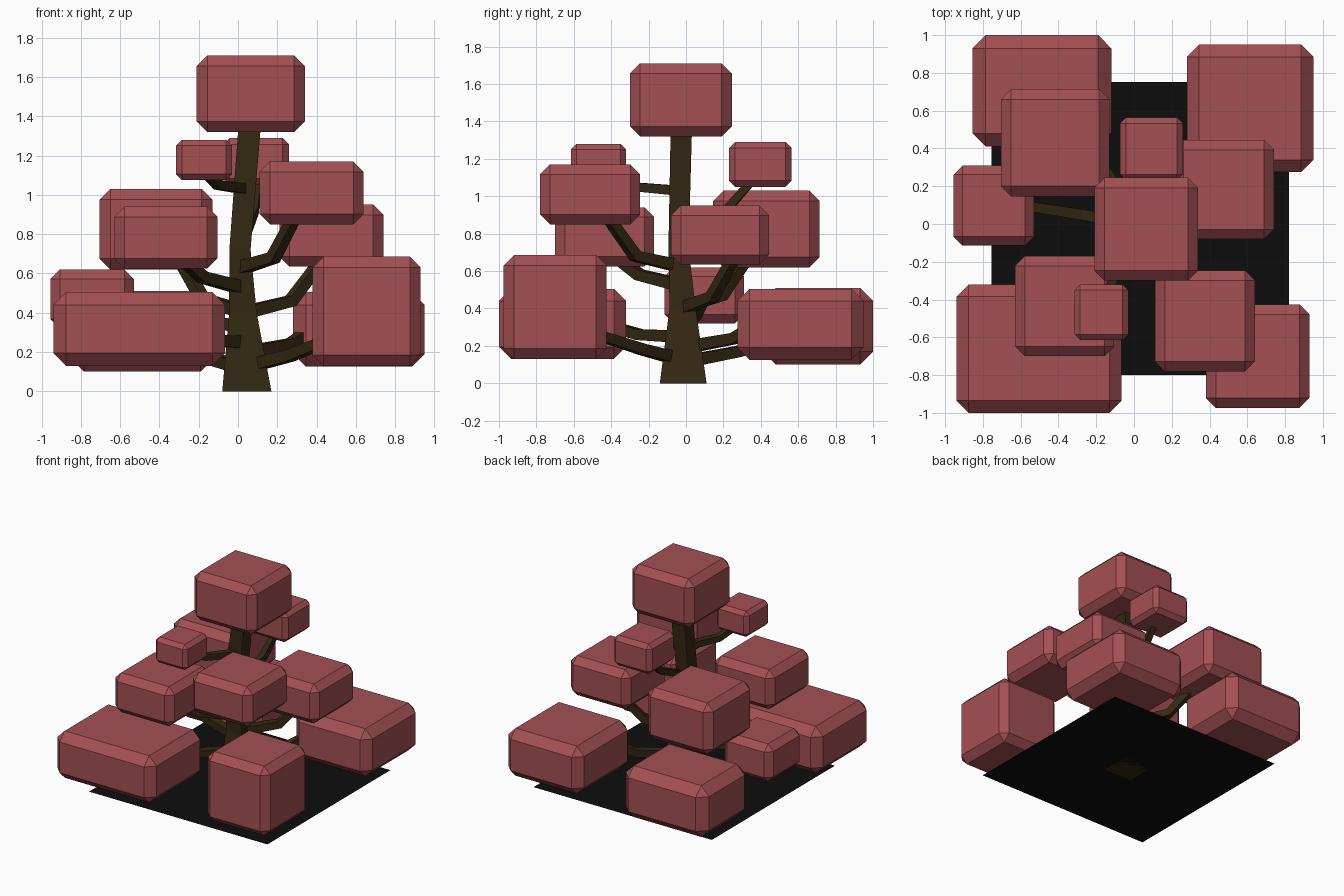
import bpy, bmesh
from mathutils import Vector

if "Cube" in bpy.data.objects:
    bpy.data.objects.remove(bpy.data.objects["Cube"])


def material(name, rgb):
    m = bpy.data.materials.new(name)
    m.diffuse_color = (*rgb, 1)
    m.use_nodes = True
    m.node_tree.nodes["Principled BSDF"].inputs["Base Color"].default_value = m.diffuse_color
    return m


leaf = material("dusty red leaves", (0.37, 0.080, 0.087))
bark = material("dark brown bark", (0.034, 0.021, 0.006))
soil = material("black soil", (0.004, 0.004, 0.004))
rim = material("pale grey rim", (0.60, 0.65, 0.60))


def finish(bm, name, *mats):
    me = bpy.data.meshes.new(name)
    bm.to_mesh(me)
    bm.free()
    ob = bpy.data.objects.new(name, me)
    for m in mats:
        me.materials.append(m)
    bpy.context.collection.objects.link(ob)
    return ob


def foliage(name, x0, x1, y0, y1, z0, z1, w):
    """Box with chamfered edges, given by its extents."""
    bm = bmesh.new()
    bmesh.ops.create_cube(bm, size=1)
    for v in bm.verts:
        v.co = Vector((x1 if v.co.x > 0 else x0,
                       y1 if v.co.y > 0 else y0,
                       z1 if v.co.z > 0 else z0))
    bmesh.ops.bevel(bm, geom=bm.edges[:], offset=w, offset_type='OFFSET',
                    segments=1, affect='EDGES')
    finish(bm, name, leaf)


def square_tube(name, points, radii, level=False):
    """Four-sided tapered limb; level=True keeps the rings horizontal."""
    bm = bmesh.new()
    pts = [Vector(p) for p in points]
    rings = []
    for i, (p, r) in enumerate(zip(pts, radii)):
        d = (pts[min(i + 1, len(pts) - 1)] - pts[max(i - 1, 0)]).normalized()
        if level:
            a, b = Vector((1, 0, 0)), Vector((0, 1, 0))
        else:
            a = d.cross(Vector((0, 0, 1))).normalized()
            b = a.cross(d)
        rings.append([bm.verts.new(p + a * r * s + b * r * t)
                      for s, t in ((-1, -1), (1, -1), (1, 1), (-1, 1))])
    for lo, hi in zip(rings, rings[1:]):
        for k in range(4):
            n = (k + 1) % 4
            bm.faces.new((lo[k], lo[n], hi[n], hi[k]))
    bm.faces.new(rings[0][::-1])
    bm.faces.new(rings[-1])
    bmesh.ops.recalc_face_normals(bm, faces=bm.faces[:])
    finish(bm, name, bark)


# Flat ground patch with a thin pale rim
bm = bmesh.new()
bmesh.ops.create_grid(bm, x_segments=1, y_segments=1, size=0.5)
for v in bm.verts:
    v.co = Vector((0.82 if v.co.x > 0 else -0.755, 0.752 if v.co.y > 0 else -0.80, 0))
ring = bmesh.ops.inset_region(bm, faces=bm.faces[:], thickness=0.018)["faces"]
for f in ring:
    f.material_index = 1
finish(bm, "ground_patch", soil, rim)

# Trunk
square_tube("trunk", [(0.045, -0.015, 0), (0.025, -0.018, 0.40), (0.01, -0.04, 0.72),
                      (0.06, -0.025, 1.36)], [0.125, 0.07, 0.054, 0.057], level=True)

# Branches, each with one elbow
branches = {
    "front_right_low": [(.06, -.04, .13), (.26, -.23, .18), (.46, -.48, .26)],
    "back_right_low": [(.06, .04, .20), (.27, .26, .24), (.40, .40, .33)],
    "front_left_low": [(.02, -.05, .25), (-.15, -.25, .26), (-.32, -.45, .32)],
    "back_left_low": [(.02, .02, .12), (-.15, .28, .17), (-.30, .52, .25)],
    "left_low": [(.02, .0, .33), (-.28, .05, .37), (-.60, .10, .46)],
    "right_middle": [(.03, -.02, .40), (.27, .14, .46), (.42, .25, .66)],
    "back_left_middle": [(.01, -.02, .41), (-.18, .19, .47), (-.29, .32, .66)],
    "front_left_middle": [(.01, -.05, .53), (-.18, -.25, .58), (-.28, -.37, .67)],
    "front_right_high": [(.02, -.05, .63), (.18, -.27, .68), (.29, -.42, .89)],
    "front_left_high": [(.04, -.04, 1.03), (-.10, -.27, 1.05), (-.17, -.43, 1.12)],
    "back_high": [(.04, -.02, .82), (.08, .21, .92), (.10, .36, 1.09)],
}
for name, pts in branches.items():
    r = 0.032 if pts[0][2] < 0.7 else 0.026
    square_tube(name + "_branch", pts, [r, r * 0.9, r * 0.8])

# Leaf blocks: x range, y range, z range, chamfer
blocks = {
    "crown": (-.21, .34, -.30, .245, 1.32, 1.71, .054),
    "back_high": (-.075, .26, .23, .565, 1.05, 1.29, .033),
    "front_left_high": (-.315, -.03, -.615, -.32, 1.075, 1.28, .03),
    "front_right_high": (.11, .64, -.78, -.245, .85, 1.17, .053),
    "right_middle": (.21, .74, -.08, .445, .635, .95, .052),
    "back_left_middle": (-.705, -.13, .145, .715, .62, 1.03, .055),
    "front_left_middle": (-.63, -.105, -.70, -.17, .625, .94, .052),
    "left_low": (-.955, -.53, -.115, .31, .32, .62, .048),
    "front_left_low": (-.94, -.065, -1.0, -.32, .13, .505, .065),
    "front_right_low": (.38, .93, -.975, -.425, .13, .685, .055),
    "back_right_low": (.28, .95, .275, .95, .125, .505, .065),
    "back_left_low": (-.855, -.12, .41, 1.0, .10, .51, .07),
}
for name, b in blocks.items():
    foliage(name + "_foliage", *b)
